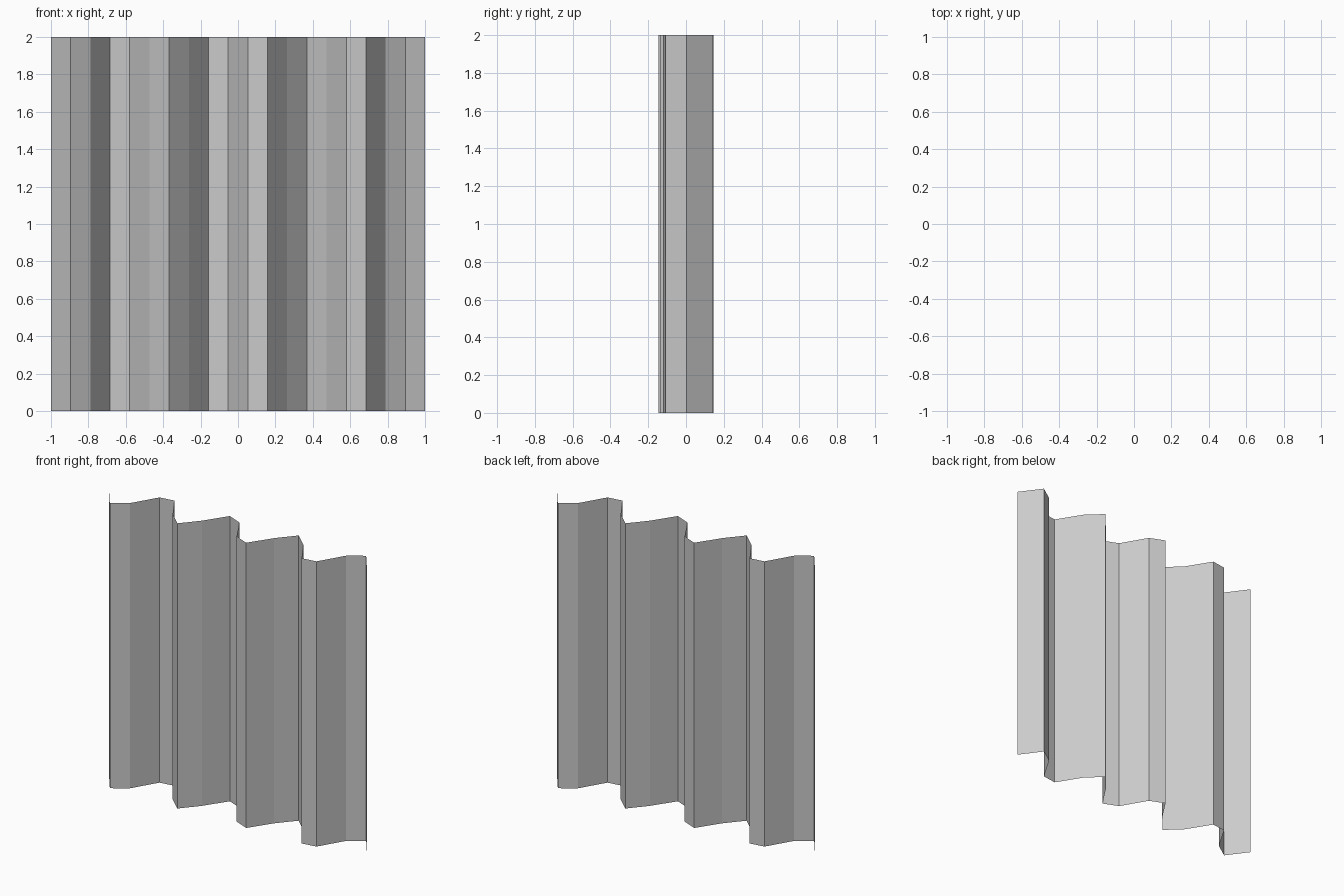
import bpy
import bmesh
import math

if "Cube" in bpy.data.objects:
    bpy.data.objects.remove(bpy.data.objects["Cube"])

SEGMENTS = 19      # flat strips across the width
HEIGHT = 2.0
AMPLITUDE = 0.147  # depth of the folds
WAVES = 4          # full folds across the width

# Wavy cross-section along the floor
bm = bmesh.new()
points = []
for i in range(SEGMENTS + 1):
    x = -1 + 2 * i / SEGMENTS
    y = -AMPLITUDE * math.sin(WAVES * math.pi * x)
    points.append(bm.verts.new((x, y, 0)))
edges = [bm.edges.new(pair) for pair in zip(points, points[1:])]

# Pull the cross-section up into a thin hanging sheet
result = bmesh.ops.extrude_edge_only(bm, edges=edges)
top = [g for g in result["geom"] if isinstance(g, bmesh.types.BMVert)]
bmesh.ops.translate(bm, verts=top, vec=(0, 0, HEIGHT))

# Face the folds towards the front
bm.normal_update()
if sum(f.normal.y for f in bm.faces) > 0:
    bmesh.ops.reverse_faces(bm, faces=bm.faces[:])

mesh = bpy.data.meshes.new("curtain")
bm.to_mesh(mesh)
bm.free()
curtain = bpy.data.objects.new("curtain", mesh)
bpy.context.collection.objects.link(curtain)
